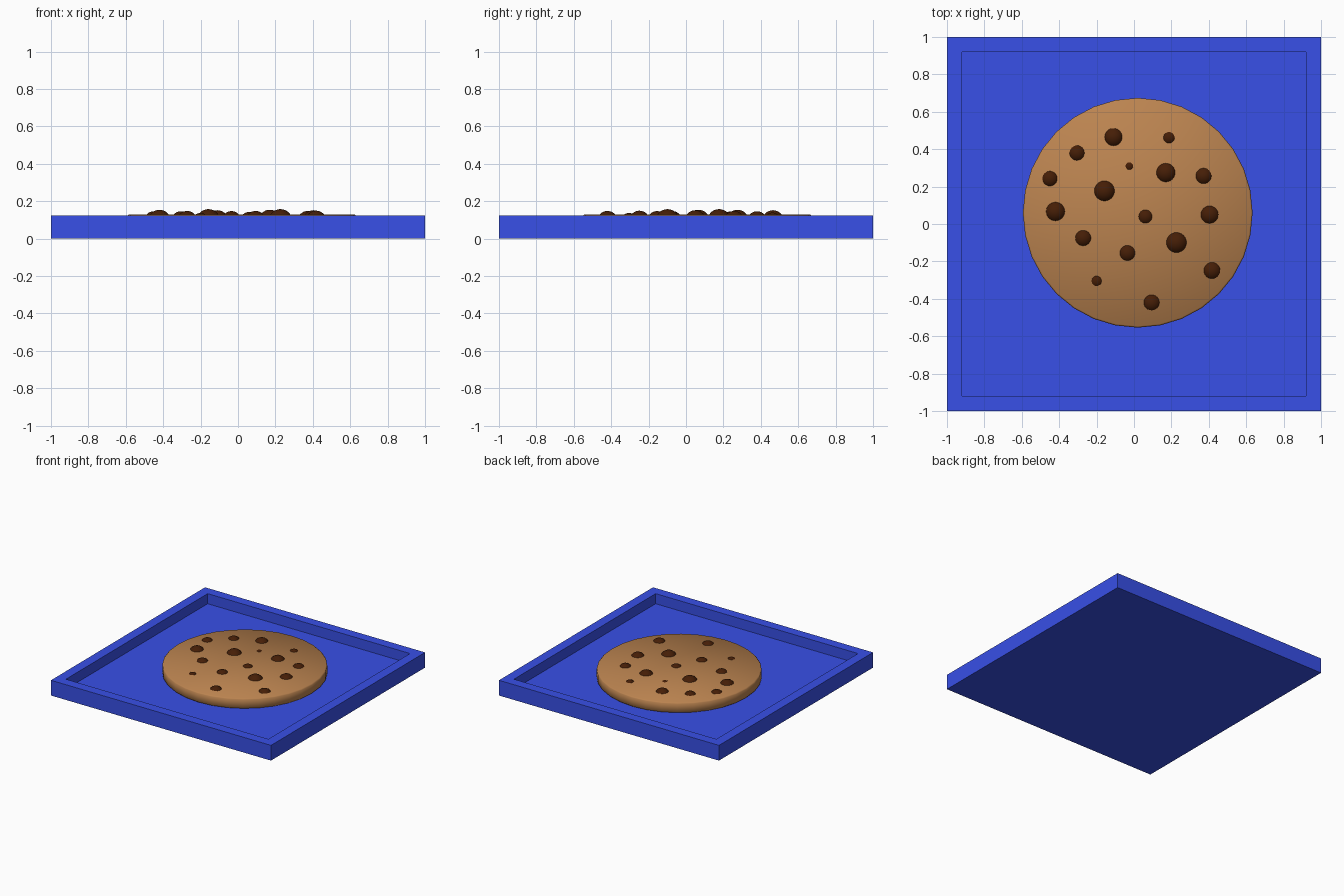
import bpy, bmesh, math
from mathutils import Matrix

if "Cube" in bpy.data.objects:
    bpy.data.objects.remove(bpy.data.objects["Cube"])

TRAY_H, FLOOR_Z = 0.125, 0.042
COOKIE_TOP, COOKIE_R = 0.128, 0.614
CX, CY = 0.02, 0.06
SIDES = 32


def material(name, rgb):
    m = bpy.data.materials.new(name)
    m.diffuse_color = (*rgb, 1)
    m.use_nodes = True
    m.node_tree.nodes["Principled BSDF"].inputs["Base Color"].default_value = m.diffuse_color
    return m


def finish(name, bm, mat, smooth=False):
    for f in bm.faces:
        f.smooth = smooth
    me = bpy.data.meshes.new(name)
    bm.to_mesh(me)
    bm.free()
    me.materials.append(mat)
    ob = bpy.data.objects.new(name, me)
    bpy.context.collection.objects.link(ob)
    return ob


blue = material("blue", (0.04, 0.08, 0.8))
biscuit = material("biscuit brown", (0.5, 0.23, 0.08))
chocolate = material("dark chocolate", (0.06, 0.013, 0.002))

# Tray: flat box with a recess sunk into the top
bm = bmesh.new()
bmesh.ops.create_cube(bm, size=1, matrix=Matrix.Translation((0, 0, TRAY_H / 2))
                      @ Matrix.Diagonal((2, 2, TRAY_H, 1)))
top = max(bm.faces, key=lambda f: f.calc_center_median().z)
bmesh.ops.inset_region(bm, faces=[top], thickness=0.08, use_even_offset=True)
bm.normal_update()
top_inner = min((f for f in bm.faces if f.normal.z > 0.9),
                key=lambda f: f.calc_center_median().xy.length)
ext = bmesh.ops.extrude_discrete_faces(bm, faces=[top_inner])
bmesh.ops.translate(bm, vec=(0, 0, FLOOR_Z - TRAY_H), verts=ext["faces"][0].verts[:])
finish("tray", bm, blue)

# Cookie: low disc with a softened edge, turned from a profile
bm = bmesh.new()
profile = [(0, COOKIE_TOP), (COOKIE_R - 0.008, COOKIE_TOP), (COOKIE_R, COOKIE_TOP - 0.008),
           (COOKIE_R, FLOOR_Z + 0.012), (COOKIE_R - 0.012, FLOOR_Z), (0, FLOOR_Z)]
verts = [bm.verts.new((CX + r, CY, z)) for r, z in profile]
edges = [bm.edges.new(pair) for pair in zip(verts, verts[1:])]
bmesh.ops.spin(bm, geom=verts + edges, cent=(CX, CY, 0), axis=(0, 0, 1),
               angle=math.tau, steps=SIDES)
bmesh.ops.remove_doubles(bm, verts=bm.verts[:], dist=0.0005)
bmesh.ops.recalc_face_normals(bm, faces=bm.faces[:])
finish("cookie", bm, biscuit, True)

# Chocolate chips: balls sunk in the cookie (x, y, visible radius)
SUNK = 0.0336
chips = [(-.11, .465, .047), (.187, .462, .03), (-.305, .38, .04), (-.025, .31, .02),
         (-.45, .243, .04), (.17, .275, .05), (.372, .257, .042), (-.158, .177, .054),
         (-.42, .067, .05), (.061, .04, .036), (.404, .05, .047), (-.272, -.075, .042),
         (-.035, -.155, .041), (.227, -.099, .054), (.417, -.249, .044),
         (-.2, -.305, .027), (.094, -.42, .042)]
for i, (x, y, r) in enumerate(chips, 1):
    bm = bmesh.new()
    bmesh.ops.create_uvsphere(bm, u_segments=24, v_segments=16, radius=math.hypot(r, SUNK),
                              matrix=Matrix.Translation((x, y, COOKIE_TOP - SUNK)))
    finish(f"chocolate_chip_{i}", bm, chocolate, True)
